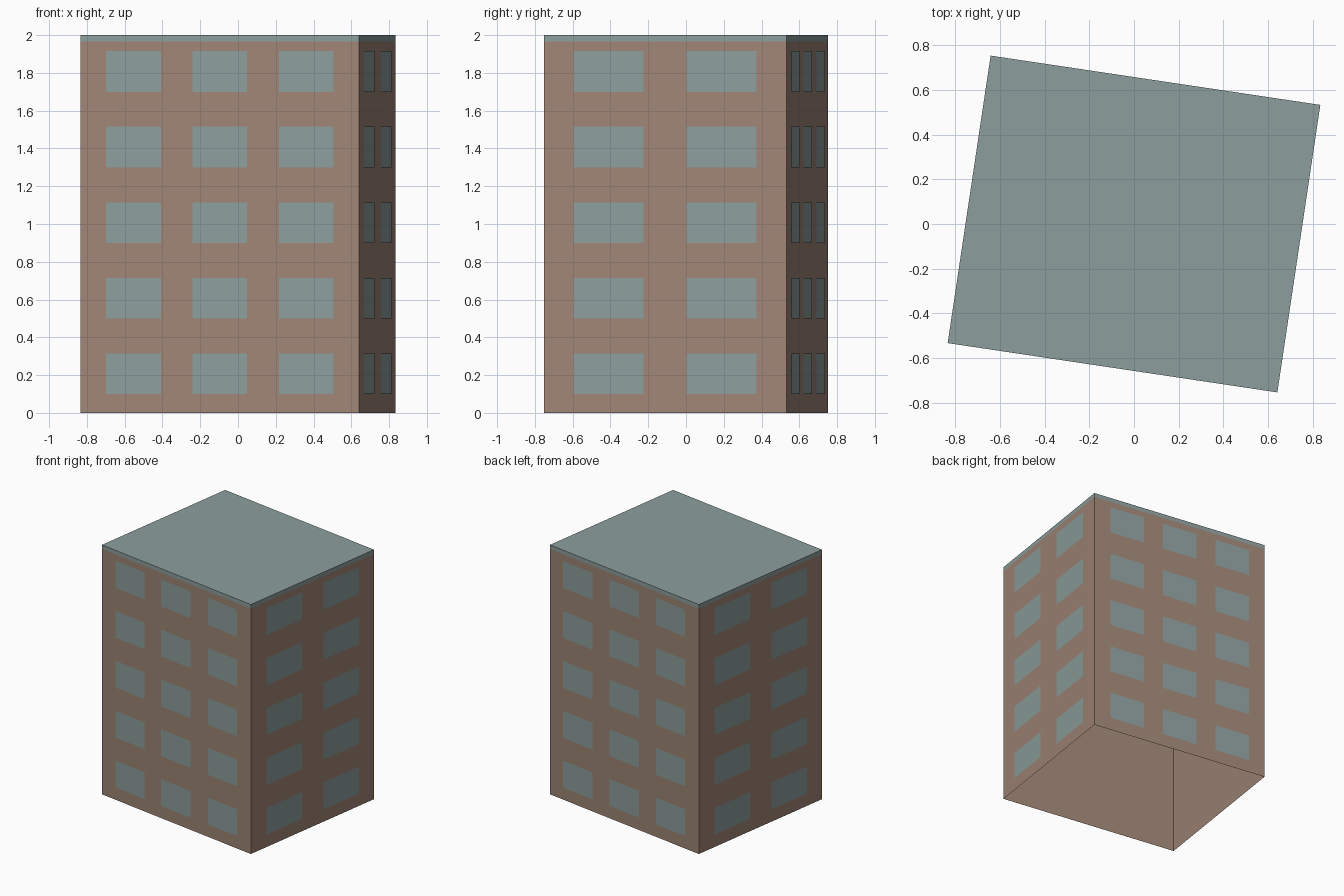
import bpy, bmesh, math
from mathutils import Matrix, Vector

cube = bpy.data.objects.get("Cube")
if cube:
    bpy.data.objects.remove(cube, do_unlink=True)

WIDTH, DEPTH, HEIGHT = 1.491, 1.30, 2.0
BAND_Z = 1.967
TURN = Matrix.Rotation(math.radians(-8.5), 4, 'Z')


def material(name, rgb):
    mat = bpy.data.materials.new(name)
    mat.use_nodes = True
    mat.diffuse_color = (*rgb, 1)
    mat.node_tree.nodes["Principled BSDF"].inputs["Base Color"].default_value = (*rgb, 1)
    return mat


brick = material("brown wall", (0.345, 0.237, 0.180))
slate = material("grey green", (0.265, 0.345, 0.335))


def finish(name, bm, mats):
    mesh = bpy.data.meshes.new(name)
    bm.transform(TURN)
    bm.to_mesh(mesh)
    bm.free()
    for mat in mats:
        mesh.materials.append(mat)
    obj = bpy.data.objects.new(name, mesh)
    bpy.context.collection.objects.link(obj)


# Building shell: open underneath, roof and top band in grey green
bm = bmesh.new()
bmesh.ops.create_cube(bm, size=1)
bmesh.ops.scale(bm, vec=(WIDTH, DEPTH, HEIGHT), verts=bm.verts)
bmesh.ops.translate(bm, vec=(0, 0, HEIGHT / 2), verts=bm.verts)
floor = [f for f in bm.faces if f.normal.z < -0.5]
bmesh.ops.delete(bm, geom=floor, context='FACES')
bmesh.ops.bisect_plane(bm, geom=bm.verts[:] + bm.edges[:] + bm.faces[:],
                       plane_co=(0, 0, BAND_Z), plane_no=(0, 0, 1))
for face in bm.faces:
    face.material_index = int(face.calc_center_median().z > BAND_Z)
finish("building_shell", bm, [brick, slate])


# Window panes: thin sheets just in front of each wall
def windows(name, angle, distance, columns, pane_width, raised=None):
    bm = bmesh.new()
    wall = Matrix.Rotation(angle, 4, 'Z')
    for i, u in enumerate(columns):
        gap = 0.006 if i == raised else 0.002
        for row in range(5):
            low = 0.10 + 0.40 * row
            high = low + 0.215
            half = pane_width / 2
            corners = [(u - half, low), (u + half, low), (u + half, high), (u - half, high)]
            bm.faces.new([bm.verts.new(wall @ Vector((x, -distance - gap, z)))
                          for x, z in corners])
    finish(name, bm, [slate])


long_columns = (-0.4625, 0, 0.4625)
short_columns = (-0.302, 0.302)
windows("front_windows", 0, DEPTH / 2, long_columns, 0.293, raised=1)
windows("right_windows", math.pi / 2, WIDTH / 2, short_columns, 0.375)
windows("back_windows", math.pi, DEPTH / 2, long_columns, 0.293, raised=0)
windows("left_windows", -math.pi / 2, WIDTH / 2, short_columns, 0.375)
